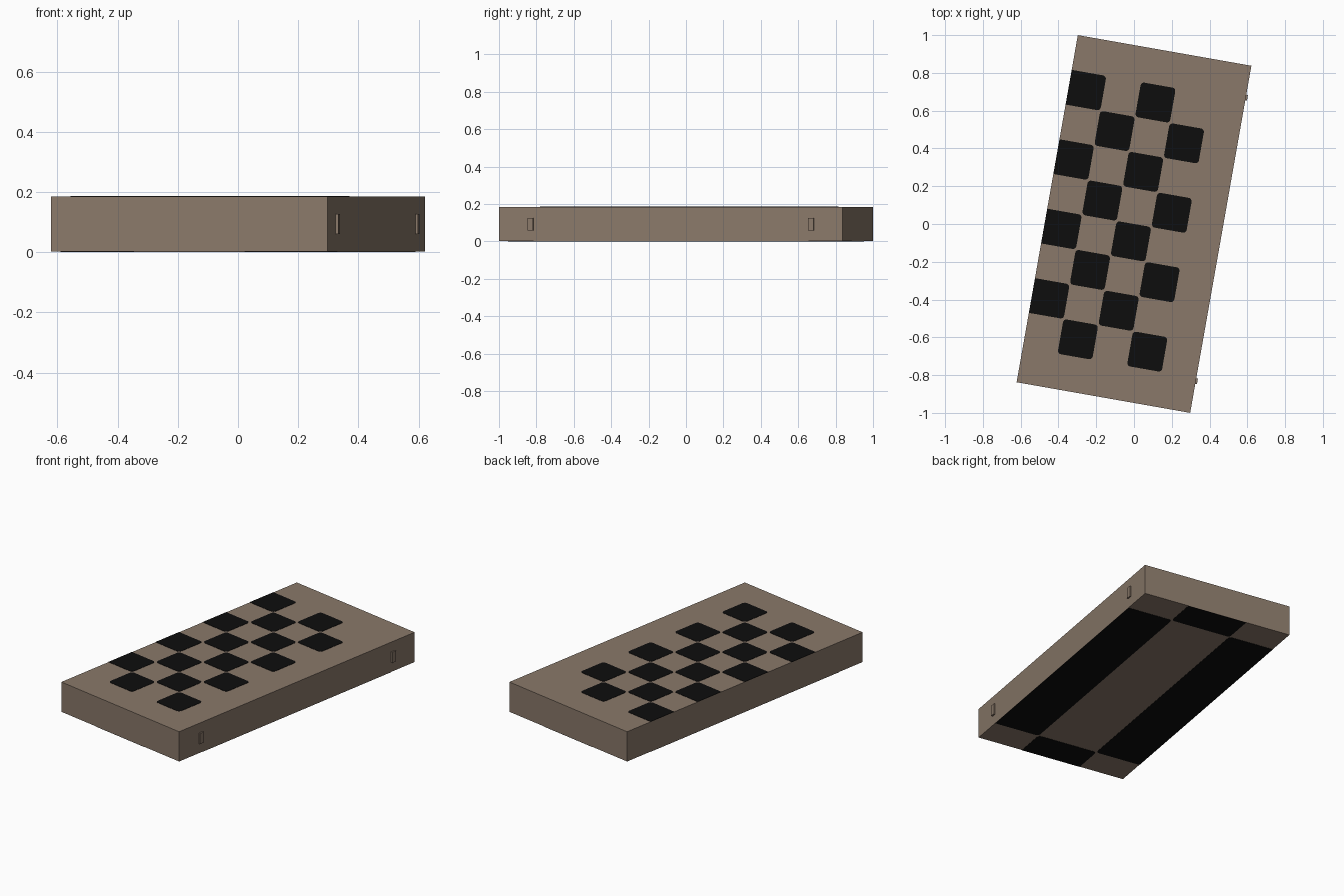
import bpy, bmesh, math

if "Cube" in bpy.data.objects:
    bpy.data.objects.remove(bpy.data.objects["Cube"])

W, L, H = 0.933, 1.866, 0.187      # slab width, length, height
CELL = W / 5                       # painted grid cell
T = 0.0015                         # paint plate thickness
R = 0.018                          # painted corner radius
TURN = math.radians(-10)           # whole slab is turned about z


def material(name, rgb):
    m = bpy.data.materials.new(name)
    m.diffuse_color = (*rgb, 1)
    m.use_nodes = True
    m.node_tree.nodes["Principled BSDF"].inputs["Base Color"].default_value = m.diffuse_color
    return m


BROWN = material("warm brown", (0.254, 0.191, 0.144))
BLACK = material("black", (0.004, 0.004, 0.004))


def finish(name, bm, mat):
    bmesh.ops.recalc_face_normals(bm, faces=bm.faces)
    me = bpy.data.meshes.new(name)
    bm.to_mesh(me)
    bm.free()
    me.materials.append(mat)
    ob = bpy.data.objects.new(name, me)
    ob.rotation_euler.z = TURN
    bpy.context.collection.objects.link(ob)
    return ob


def add_box(bm, lo, hi):
    vs = bmesh.ops.create_cube(bm, size=1)["verts"]
    for v in vs:
        for i in range(3):
            v.co[i] = (lo[i] + hi[i]) / 2 + v.co[i] * (hi[i] - lo[i])


def add_plate(bm, x0, x1, y0, y1, z):
    """Thin painted plate; corners are rounded unless they meet the slab's rim."""
    pts = []
    for k, (x, y, sx, sy) in enumerate([(x1, y1, 1, 1), (x0, y1, -1, 1),
                                        (x0, y0, -1, -1), (x1, y0, 1, -1)]):
        if abs(x) > W / 2 - 0.01 or abs(y) > L / 2 - 0.01:
            pts.append((x, y))
            continue
        for s in range(5):
            a = math.pi / 2 * (k + s / 4)
            pts.append((x - sx * R + R * math.cos(a), y - sy * R + R * math.sin(a)))
    low = [bm.verts.new((x, y, z)) for x, y in pts]
    top = [bm.verts.new((x, y, z + T)) for x, y in pts]
    bm.faces.new(low[::-1])
    bm.faces.new(top)
    n = len(pts)
    for i in range(n):
        j = (i + 1) % n
        bm.faces.new((low[i], low[j], top[j], top[i]))


# slab body
bm = bmesh.new()
add_box(bm, (-W / 2, -L / 2, T), (W / 2, L / 2, H - T))
finish("slab_body", bm, BROWN)

# checkered squares on top
top_bm = bmesh.new()
for row in range(1, 9):
    for col in range(4):
        if (row + col) % 2 == 0:
            x, y = -W / 2 + col * CELL, -L / 2 + row * CELL
            add_plate(top_bm, x, x + CELL, y, y + CELL, H - T)
finish("top_checks", top_bm, BLACK)

# long strips and end blocks underneath
bot = bmesh.new()
inner, end = 0.2 * W, L / 2 - CELL
add_plate(bot, -W / 2, -inner, -end, end, 0)
add_plate(bot, inner, W / 2, -end, end, 0)
add_plate(bot, -inner, inner, end, L / 2, 0)
add_plate(bot, -inner, inner, -L / 2, -end, 0)
finish("underside_strips", bot, BLACK)

# two small tabs on the right side
tabs = bmesh.new()
for y in (-0.762, 0.762):
    add_box(tabs, (W / 2 - 0.01, y - 0.015, 0.06), (W / 2 + 0.009, y + 0.015, 0.126))
finish("side_tabs", tabs, BROWN)
